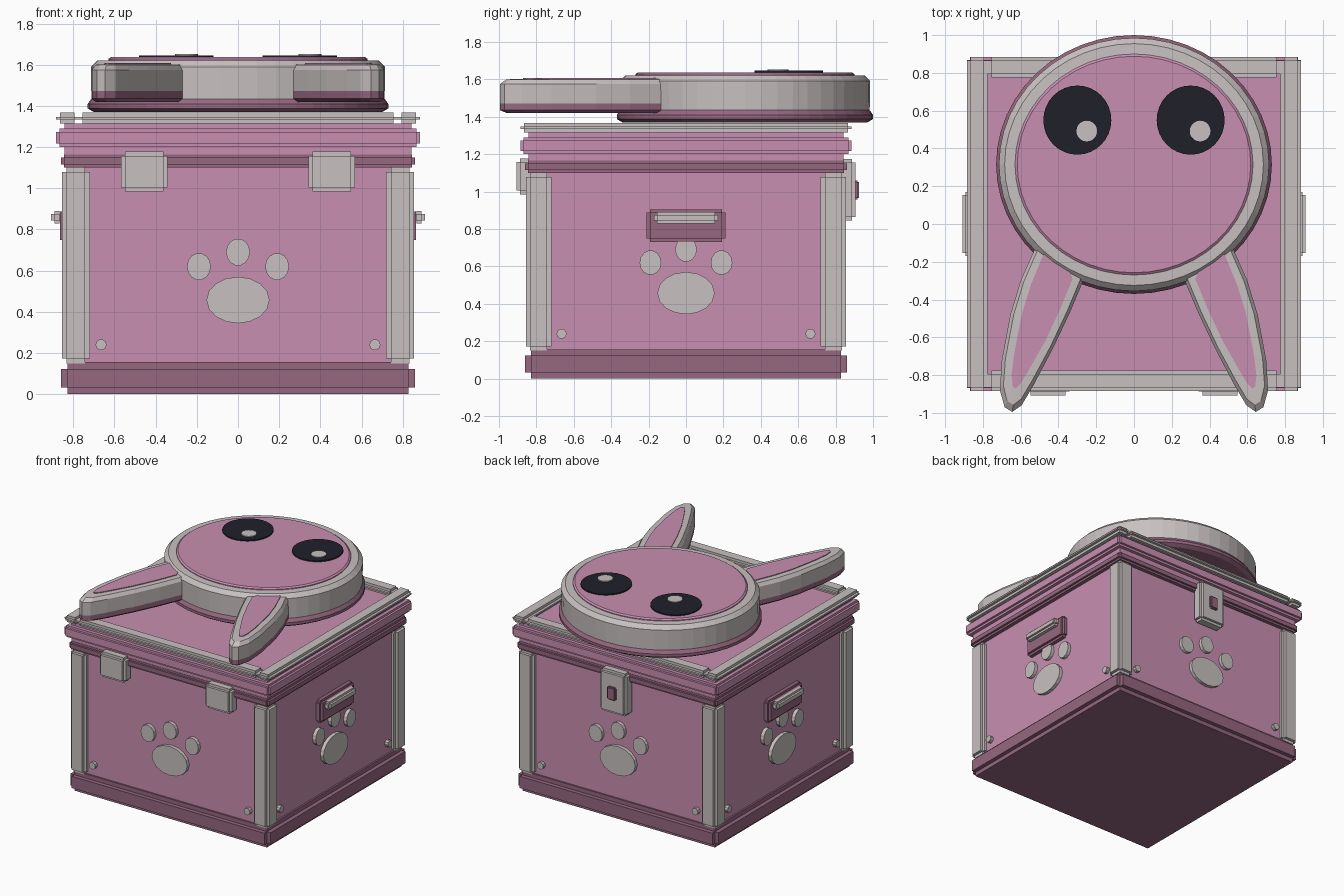
import bpy, bmesh, math
from mathutils import Matrix, Vector

if "Cube" in bpy.data.objects:
    bpy.data.objects.remove(bpy.data.objects["Cube"])


def material(name, rgb):
    m = bpy.data.materials.new(name)
    m.diffuse_color = (*rgb, 1)
    m.use_nodes = True
    m.node_tree.nodes["Principled BSDF"].inputs["Base Color"].default_value = m.diffuse_color
    return m


PINK = material("pink", (0.584, 0.275, 0.44))
PLUM = material("dark pink", (0.305, 0.136, 0.212))
WHITE = material("warm white", (0.58, 0.53, 0.53))
BLACK = material("eye black", (0.014, 0.014, 0.023))


def finish(name, bm, mat, turn=0):
    """Turn is the number of quarter turns from the front wall."""
    bmesh.ops.rotate(bm, verts=bm.verts, matrix=Matrix.Rotation(turn * math.pi / 2, 3, 'Z'))
    bmesh.ops.recalc_face_normals(bm, faces=bm.faces)
    me = bpy.data.meshes.new(name)
    bm.to_mesh(me)
    bm.free()
    me.materials.append(mat)
    ob = bpy.data.objects.new(name, me)
    bpy.context.collection.objects.link(ob)
    return ob


def add_box(bm, lo, hi):
    lo, hi = Vector(lo), Vector(hi)
    m = Matrix.Translation((lo + hi) / 2) @ Matrix.Diagonal((*(hi - lo), 1))
    bmesh.ops.create_cube(bm, size=1, matrix=m)


def notched(name, lo, hi, d, mat, turn=0):
    """Box whose edges are all cut back by a square step."""
    bm = bmesh.new()
    for axis in range(3):
        inset = Vector((d, d, d))
        inset[axis] = 0
        add_box(bm, Vector(lo) + inset, Vector(hi) - inset)
    return finish(name, bm, mat, turn)


def plain(name, lo, hi, mat, turn=0):
    bm = bmesh.new()
    add_box(bm, lo, hi)
    return finish(name, bm, mat, turn)


def loft(name, rings, mat, turn=0):
    """Capped skin through rings of 3D points."""
    bm = bmesh.new()
    vs = [[bm.verts.new(p) for p in ring] for ring in rings]
    n = len(vs[0])
    bm.faces.new(vs[0])
    bm.faces.new(vs[-1])
    for a, b in zip(vs, vs[1:]):
        for i in range(n):
            j = (i + 1) % n
            bm.faces.new((a[i], a[j], b[j], b[i]))
    return finish(name, bm, mat, turn)


def ellipse(cx, cy, rx, ry, z, n=40):
    return [(cx + rx * math.cos(2 * math.pi * i / n),
             cy + ry * math.sin(2 * math.pi * i / n), z) for i in range(n)]


def wall_disc(name, x, z, rx, rz, y0, y1, turn, n):
    """Flat oval standing out of a wall."""
    rings = []
    for y in (y0, y1):
        rings.append([(px, y, pz) for px, pz, _ in ellipse(x, z, rx, rz, 0, n)])
    loft(name, rings, WHITE, turn)


# Box body, base and lid
plain("body", (-.815, -.815, .13), (.815, .815, 1.11), PINK)
notched("base", (-.86, -.86, 0), (.86, .86, .155), .032, PLUM)
notched("body_rim", (-.86, -.86, 1.10), (.86, .86, 1.165), .016, PLUM)
plain("lid", (-.842, -.842, 1.155), (.842, .842, 1.315), PINK)
notched("lid_band", (-.885, -.885, 1.2), (.885, .885, 1.29), .017, PINK)

# White rails around the top of the lid
for s, side in ((0, "front"), (1, "right"), (2, "back"), (3, "left")):
    w = .775 if s % 2 == 0 else .885
    notched(side + "_lid_rail", (-w, -.885, 1.315), (w, -.775, 1.367), .02, WHITE, s)

# Fittings repeated on each wall
for s, side in ((0, "front"), (1, "right"), (2, "back"), (3, "left")):
    notched(side + "_corner_post", (.72, -.855, .15), (.855, -.72, 1.10), .022, WHITE, s)
    wall_disc(side + "_paw_pad", 0, .457, .153, .113, -.80, -.842, s, 16)
    for x, z in ((-.19, .62), (0, .69), (.19, .62)):
        wall_disc(side + "_paw_toe", x, z, .058, .066, -.80, -.842, s, 14)
    for x in (-.665, .665):
        wall_disc(side + "_rivet", x, .24, .027, .027, -.80, -.842, s, 10)

# Handles on the two sides
for s, side in ((1, "right"), (3, "left")):
    notched(side + "_handle_plate", (-.21, -.864, .73), (.21, -.80, .905), .018, PLUM, s)
    notched(side + "_handle", (-.17, -.908, .828), (.17, -.85, .89), .016, WHITE, s)

# Front hinges and back latch
for x in (-.455, .455):
    notched("hinge", (x - .113, -.907, .985), (x + .113, -.81, 1.178), .02, WHITE)
notched("latch", (-.115, -.907, .845), (.115, -.81, 1.175), .02, WHITE, 2)
notched("latch_button", (-.036, -.925, .957), (.036, -.89, 1.06), .009, PLUM, 2)

# Round head lying on the lid
CY = .315


def head_part(name, profile, mat):
    loft(name, [ellipse(0, CY, rx, ry, z, 48) for rx, ry, z in profile], mat)


head_part("head_back", [(.70, .655, 1.37), (.73, .685, 1.388), (.73, .685, 1.41),
                        (.712, .667, 1.435)], PLUM)
head_part("head_rim", [(.712, .667, 1.43), (.715, .67, 1.59), (.685, .64, 1.62),
                       (.62, .575, 1.622)], WHITE)
head_part("face", [(.63, .585, 1.61), (.63, .585, 1.628), (.618, .573, 1.637)], PINK)

# Eyes with highlights
for x in (-.3, .3):
    loft("eye", [ellipse(x, .55, .18, .183, z, 32) for z in (1.637, 1.646)], BLACK)
    loft("eye_highlight", [ellipse(x + .05, .492, .055, .055, z, 20)
                           for z in (1.646, 1.652)], WHITE)

# Ears: outer outline and matching inner outline
OUTER = [(.38, -.06), (.26, -.28), (.34, -.47), (.43, -.66), (.53, -.85), (.595, -.96),
         (.645, -.995), (.685, -.97), (.71, -.88), (.70, -.72), (.655, -.48), (.60, -.30), (.52, -.12)]
INNER = [(.40, -.10), (.325, -.29), (.39, -.45), (.47, -.62), (.555, -.77), (.60, -.845),
         (.626, -.872), (.642, -.86), (.648, -.80), (.635, -.69), (.592, -.47), (.545, -.32), (.475, -.15)]


def ear_ring(t, z, s):
    return [(s * (a + (c - a) * t), b + (d - b) * t, z)
            for (a, b), (c, d) in zip(OUTER, INNER)]


for s, side in ((-1, "left"), (1, "right")):
    for part, rings, mat in (
            ("ear_back", ((.3, 1.42), (0, 1.435), (0, 1.472)), PLUM),
            ("ear_rim", ((0, 1.47), (0, 1.575), (.3, 1.6), (.95, 1.602)), WHITE),
            ("inner_ear", ((1, 1.59), (1, 1.608)), PINK)):
        loft(f"{side}_{part}", [ear_ring(t, z, s) for t, z in rings], mat)
